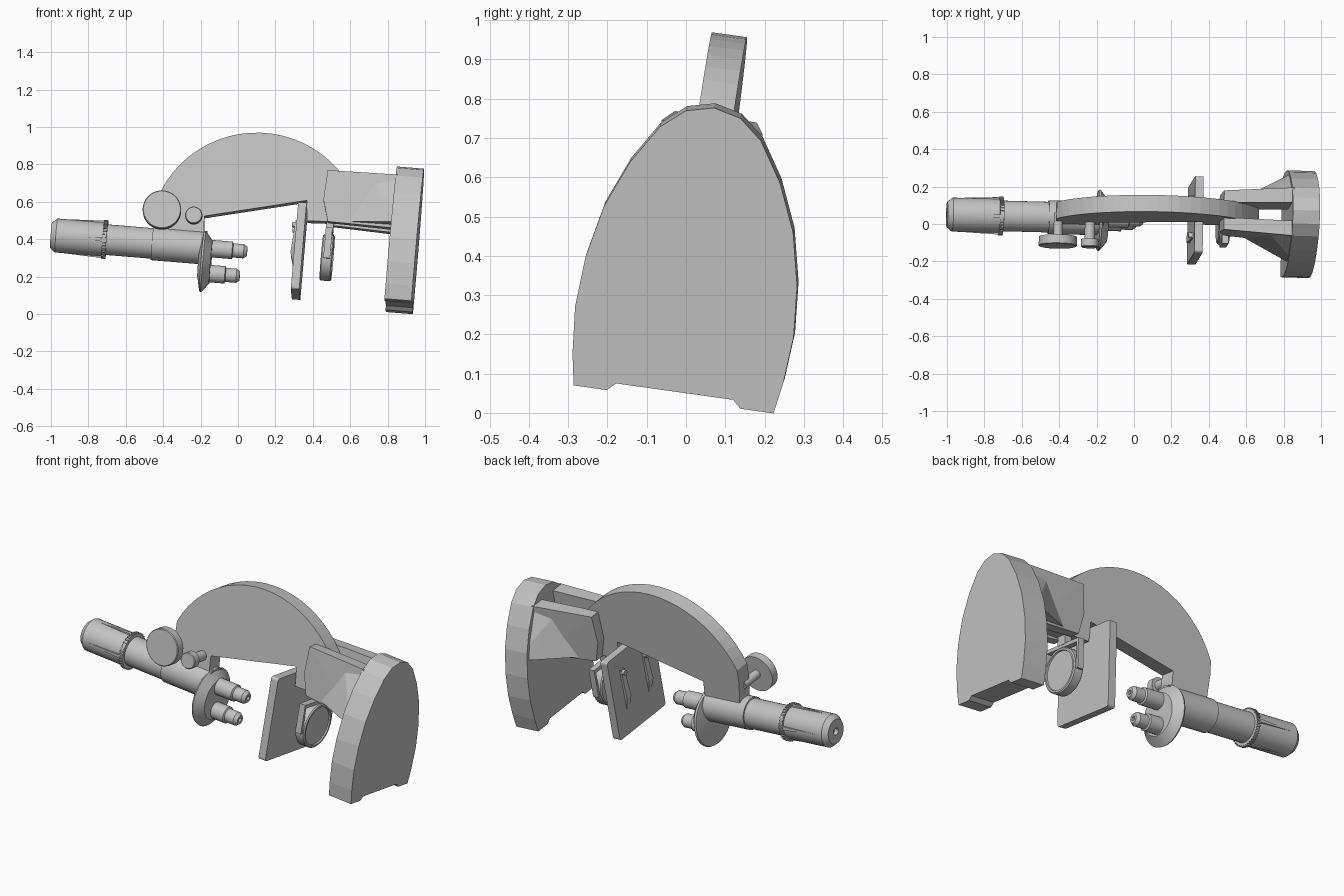
import bpy, bmesh, math
from mathutils import Matrix, Vector

if "Cube" in bpy.data.objects:
    bpy.data.objects.remove(bpy.data.objects["Cube"], do_unlink=True)

grey = bpy.data.materials.new("plain grey")
grey.use_nodes = True
grey.diffuse_color = (0.55, 0.55, 0.55, 1)
grey.node_tree.nodes["Principled BSDF"].inputs["Base Color"].default_value = (0.55, 0.55, 0.55, 1)

# The instrument lies on its back: local x runs along the tube, z towards the arm
PLACE = (Matrix.Translation((-0.2, 0.03, 0.356))
         @ Matrix.Rotation(math.radians(-1.5), 4, 'Z')
         @ Matrix.Rotation(math.radians(4.7), 4, 'Y')
         @ Matrix.Rotation(math.radians(-8), 4, 'X'))


def finish(name, bm, smooth=False):
    bmesh.ops.remove_doubles(bm, verts=bm.verts, dist=1e-5)
    bmesh.ops.recalc_face_normals(bm, faces=bm.faces)
    mesh = bpy.data.meshes.new(name)
    bm.to_mesh(mesh)
    bm.free()
    mesh.transform(PLACE)
    mesh.materials.append(grey)
    obj = bpy.data.objects.new(name, mesh)
    bpy.context.collection.objects.link(obj)
    if smooth:
        bpy.ops.object.select_all(action='DESELECT')
        obj.select_set(True)
        bpy.context.view_layer.objects.active = obj
        bpy.ops.object.shade_smooth_by_angle(angle=math.radians(30))
    return obj


def lathe(name, profile, centre=(0, 0, 0), along_y=False, n=32):
    """Revolve (distance, radius) pairs about x, or about y."""
    bm = bmesh.new()
    rings = []
    for d, r in profile:
        ring = []
        for i in range(n):
            a = 2 * math.pi * i / n
            u, v = r * math.cos(a), r * math.sin(a)
            p = Vector((u, d, v)) if along_y else Vector((d, u, v))
            ring.append(bm.verts.new(p + Vector(centre)))
        rings.append(ring)
    for a, b in zip(rings, rings[1:]):
        for i in range(n):
            bm.faces.new((a[i], a[i - 1], b[i - 1], b[i]))
    return finish(name, bm, True)


def prism(name, outline, offset):
    """Extrude a closed outline of 3D points by an offset."""
    bm = bmesh.new()
    face = bm.faces.new([bm.verts.new(p) for p in outline])
    ext = bmesh.ops.extrude_face_region(bm, geom=[face])
    moved = [g for g in ext["geom"] if isinstance(g, bmesh.types.BMVert)]
    bmesh.ops.translate(bm, verts=moved, vec=offset)
    return finish(name, bm)


def hull(name, points):
    bm = bmesh.new()
    for p in points:
        bm.verts.new(p)
    bmesh.ops.convex_hull(bm, input=bm.verts)
    return finish(name, bm)


def box(name, x, y, z, bevel=0):
    bm = bmesh.new()
    bmesh.ops.create_cube(bm, size=1)
    for v in bm.verts:
        v.co = [lo + (c + 0.5) * (hi - lo) for c, (lo, hi) in zip(v.co, (x, y, z))]
    if bevel:
        edges = [e for e in bm.edges if abs(e.verts[0].co.x - e.verts[1].co.x) > 1e-4]
        bmesh.ops.bevel(bm, geom=edges, offset=bevel, segments=3, affect='EDGES', profile=0.5)
    return finish(name, bm)


# Base: arched slab with a shallow recess between two feet
half = [(0.15, 0.02), (0.172, 0), (0.257, 0), (0.271, 0.08), (0.281, 0.2), (0.272, 0.33),
        (0.243, 0.465), (0.193, 0.585), (0.13, 0.685), (0.07, 0.735), (0, 0.752)]
outline = half + [(-y, z) for y, z in half[-2::-1]]
prism("base", [(1.01, y, z - 0.23) for y, z in outline], (0.145, 0, 0))

# Arm: large circular crescent with a straight lower edge
arm = [(0.855, 0.198), (0.557, 0.184), (0.548, 0.294), (0.007, 0.164),
       (0.013, 0.06), (-0.215, 0.06), (-0.235, 0.2)]
for i in range(25):
    a = math.radians(158 - i * 143 / 24)
    arm.append((0.296 + 0.575 * math.cos(a), 0.063 + 0.575 * math.sin(a)))
prism("arm", [(x, -0.045, z) for x, z in arm], (0, 0.09, 0))

# Bracket walls and flared gussets joining arm and base
for side, s in (("right", -1), ("left", 1)):
    hull(side + "_bracket_wall",
         [(x, s * y, z) for x, z, inner, outer in
          ((0.645, 0.457, 0.04, 0.105), (0.635, 0.3, 0.04, 0.1), (0.668, 0.182, 0.04, 0.1),
           (1.02, 0.461, 0.05, 0.13), (1.02, 0.172, 0.05, 0.13))
          for y in (inner, outer)])
    hull(side + "_gusset",
         [(x, s * y, z) for x, y, z in
          ((0.72, 0.08, 0.19), (0.80, 0.1, 0.19), (0.89, 0.11, 0.42), (1.02, 0.125, 0.44),
           (1.02, 0.24, 0.19), (1.02, 0.22, 0.26), (1.02, 0.08, 0.19), (0.96, 0.205, 0.19))])

# Tube, eyepiece and knurled ring
lathe("eyepiece", [(-0.78, 0), (-0.78, 0.02), (-0.803, 0.02), (-0.803, 0.068),
                   (-0.775, 0.091), (-0.52, 0.091), (-0.52, 0)])
lathe("tube", [(-0.53, 0), (-0.53, 0.082), (-0.25, 0.082), (-0.25, 0)])
lathe("tube_sleeve", [(-0.26, 0), (-0.26, 0.09), (0.03, 0.09), (0.03, 0)])
lathe("knurled_ring", [(-0.525, 0.06), (-0.525, 0.098), (-0.503, 0.098), (-0.503, 0.06)])
for i in range(36):
    a = 2 * math.pi * i / 36
    out, tang = Vector((0, math.cos(a), math.sin(a))), Vector((0, -math.sin(a), math.cos(a)))
    hull("ring_tooth", [Vector((x, 0, 0)) + out * r + tang * w
                        for x in (-0.525, -0.503) for r in (0.09, 0.104) for w in (-0.004, 0.004)])
for i in range(4):
    a = 2 * math.pi * (i + 0.1) / 4
    out, tang = Vector((0, math.cos(a), math.sin(a))), Vector((0, -math.sin(a), math.cos(a)))
    hull("eyepiece_fin", [Vector((x, 0, 0)) + out * r + tang * w
                          for x, top, wide in ((-0.73, 0.091, 0.002), (-0.52, 0.1, 0.01))
                          for r in (0.08, top) for w in (-wide, wide)])

# Turret and objectives
lathe("turret", [(-0.005, 0), (-0.005, 0.08), (0.012, 0.16), (0.022, 0.165),
                 (0.062, 0.115), (0.062, 0)], (0, 0, -0.075))
for name, end, z in (("upper", 0.25, -0.002), ("lower", 0.222, -0.137)):
    lathe(name + "_objective",
          [(0.05, 0), (0.05, 0.047), (end - 0.08, 0.047), (end - 0.075, 0.038),
           (end - 0.018, 0.038), (end, 0.025), (end, 0.012), (end - 0.015, 0.012),
           (end - 0.015, 0)], (0, 0, z), n=24)

# Focus knobs on their shafts
for name, x, z, r, shaft, back in (("coarse", -0.219, 0.163, 0.103, 0.024, -0.128),
                                   ("fine", -0.047, 0.147, 0.046, 0.028, -0.135)):
    lathe(name + "_knob", [(-0.178, 0), (-0.178, r - 0.004), (-0.174, r),
                           (back, r), (back, 0)], (x, 0, z), True)
    lathe(name + "_knob_shaft", [(-0.15, 0), (-0.15, shaft), (0, shaft), (0, 0)],
          (x, 0, z), True, 20)

# Stage with two specimen clips
box("stage", (0.505, 0.55), (-0.207, 0.207), (-0.212, 0.26), 0.015)
for s in (-1, 1):
    hull("stage_clip", [(x, s * y, z) for x, y, z in
                        ((0.507, 0.085, 0.17), (0.507, 0.115, 0.17), (0.497, 0.085, 0.17),
                         (0.497, 0.115, 0.17), (0.484, 0.08, 0), (0.484, 0.12, 0),
                         (0.492, 0.08, 0), (0.492, 0.12, 0),
                         (0.507, 0.09, -0.08), (0.507, 0.11, -0.08))])
    lathe("clip_pin", [(0.48, 0), (0.48, 0.015), (0.51, 0.015), (0.51, 0)],
          (0, s * 0.1, 0.15), n=16)

# Mirror disc held in a yoke below the stage
lathe("mirror", [(0.648, 0), (0.648, 0.118), (0.654, 0.124), (0.704, 0.124),
                 (0.71, 0.118), (0.71, 0.108), (0.702, 0.106), (0.702, 0)])
box("yoke_bar", (0.662, 0.698), (-0.137, 0.137), (0.125, 0.145))
box("yoke_post", (0.66, 0.70), (-0.03, 0.03), (0.14, 0.22))
for s in (-1, 1):
    ys = sorted((s * 0.123, s * 0.137))
    box("yoke_side", (0.662, 0.698), ys, (-0.02, 0.13))
